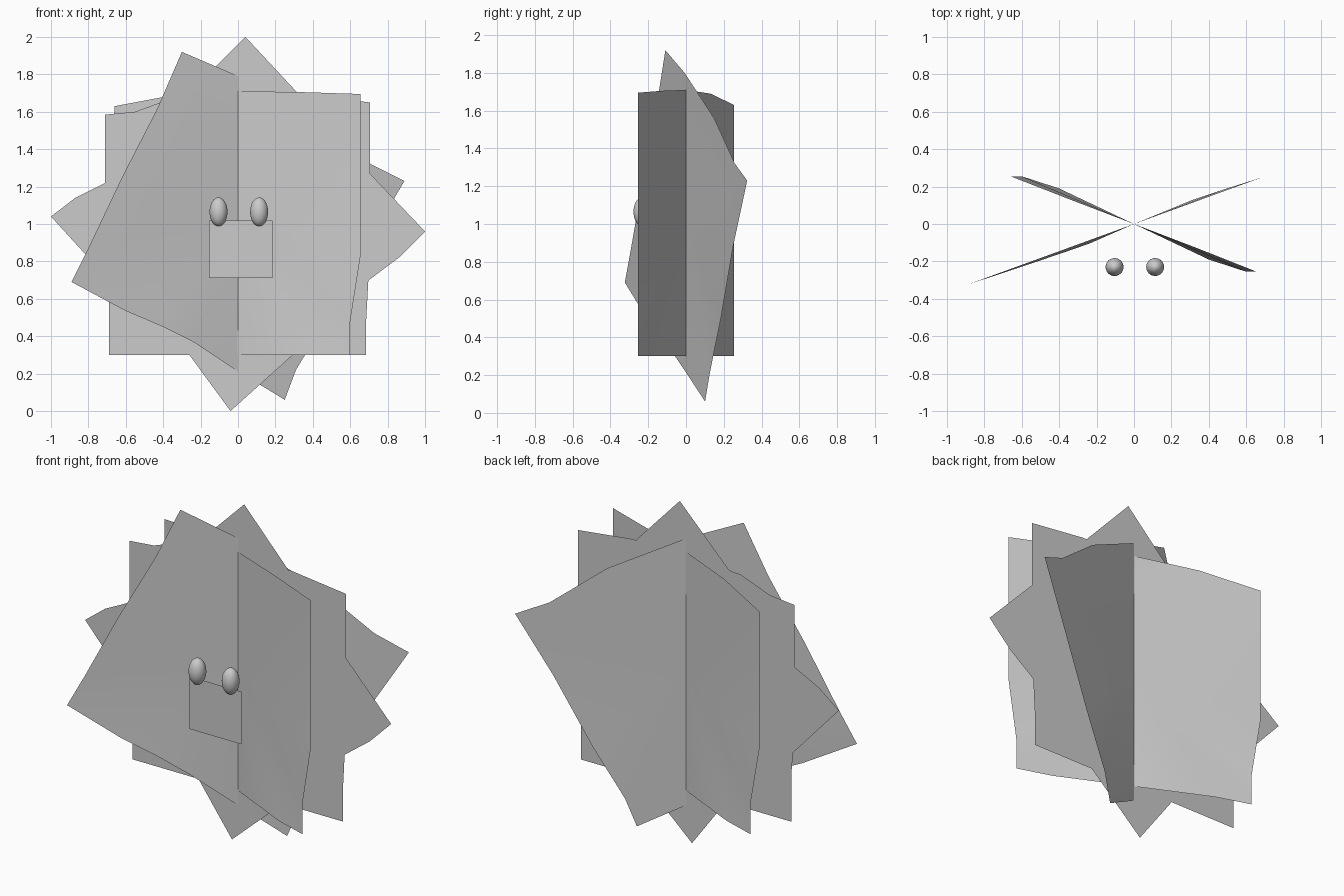
import bpy, bmesh, math


def card(name, outline, centre=(0, 0, 1)):
    """Thin leaf card: a triangle fan from its centre to its 3D outline."""
    bm = bmesh.new()
    hub = bm.verts.new(centre)
    rim = [bm.verts.new(p) for p in outline]
    for a, b in zip(rim, rim[1:] + rim[:1]):
        bm.faces.new((hub, b, a))
    bmesh.ops.recalc_face_normals(bm, faces=bm.faces)
    for f in bm.faces:
        f.smooth = True
    me = bpy.data.meshes.new(name)
    bm.to_mesh(me)
    bm.free()
    ob = bpy.data.objects.new(name, me)
    bpy.context.collection.objects.link(ob)
    return ob


# Upright leaf card facing the front
upright = [(-.71, 1.585), (-.55, 1.60), (-.36, 1.67), (0, 1.70), (.36, 1.69), (.705, 1.65),
           (.705, .85), (.685, .48), (.685, .30), (0, .30), (-.69, .30), (-.69, .60), (-.71, .85)]
card("upright_leaf_card", [(x, 0, z) for x, z in upright])

# Diamond leaf card in the same plane
diamond = [(.04, 2.0), (.31, 1.71), (.705, 1.27), (1.0, .96), (.86, .82), (.70, .70), (.36, .36),
           (-.04, 0), (-.26, .30), (-.69, .70), (-1.0, 1.04), (-.87, 1.14), (-.71, 1.22), (-.36, 1.60)]
card("diamond_leaf_card", [(x, .001, z) for x, z in diamond])

# Square leaf card turned about the vertical, lower edges swept outward
card("turned_leaf_card", [
    (0, 0, 1.71), (.34, -.13, 1.705), (.655, -.255, 1.695), (.655, -.255, .83), (.60, -.255, .48),
    (.60, -.255, .30), (.40, -.19, .30), (0, 0, .30),
    (-.40, .19, .30), (-.60, .255, .30), (-.60, .255, .48), (-.66, .255, .83),
    (-.66, .255, 1.63), (-.34, .13, 1.69)])

# Tilted leaf card turned the other way: x, z, extra sweep in y
slope = math.tan(math.radians(20))
tilted = [(-.30, 1.92, 0), (-.02, 1.80, 0), (.41, 1.56, 0), (.71, 1.32, 0), (.89, 1.23, 0),
          (.79, 1.06, 0), (.69, .89, 0), (.48, .50, .01), (.31, .22, .015), (.25, .06, .01),
          (-.02, .225, 0), (-.24, .37, -.018), (-.40, .45, -.015), (-.60, .535, -.01),
          (-.89, .69, 0), (-.80, .87, 0), (-.62, 1.25, 0), (-.43, 1.62, 0)]
card("tilted_leaf_card", [(x, slope * x + dy, z) for x, z, dy in tilted])

# Mouth panel
card("mouth_panel", [(-.155, -.23, 1.02), (.185, -.23, 1.02), (.185, -.23, .71), (-.155, -.23, .71)],
     (.015, -.23, .865))

# Eyes
for side, x in (("left", -.104), ("right", .113)):
    bpy.ops.mesh.primitive_uv_sphere_add(segments=24, ring_count=16, radius=1, location=(x, -.23, 1.065))
    eye = bpy.context.object
    eye.name = side + "_eye"
    eye.scale = (.048, .048, .077)
    bpy.ops.object.shade_smooth()
